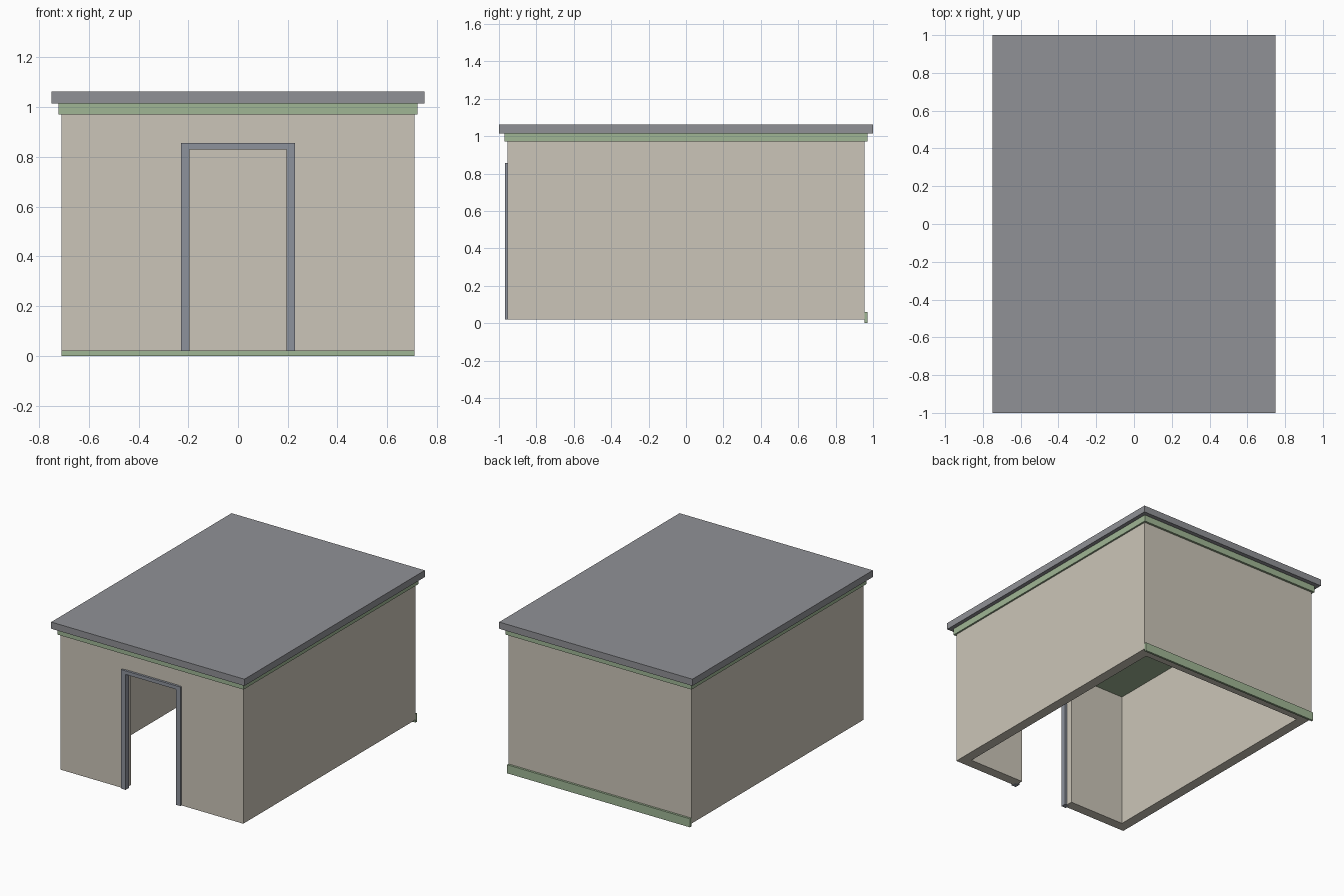
import bpy
import bmesh

cube = bpy.data.objects.get("Cube")
if cube:
    bpy.data.objects.remove(cube, do_unlink=True)


def material(name, rgb):
    m = bpy.data.materials.new(name)
    m.use_nodes = True
    colour = (*rgb, 1)
    m.diffuse_color = colour
    m.node_tree.nodes["Principled BSDF"].inputs["Base Color"].default_value = colour
    return m


beige = material("beige wall", (0.60, 0.56, 0.48))
green = material("sage green trim", (0.35, 0.47, 0.30))
grey = material("grey roof", (0.28, 0.285, 0.305))
steel = material("blue grey frame", (0.27, 0.29, 0.335))


def finish(name, bm, mat):
    mesh = bpy.data.meshes.new(name)
    bmesh.ops.recalc_face_normals(bm, faces=bm.faces)
    bm.to_mesh(mesh)
    bm.free()
    mesh.materials.append(mat)
    ob = bpy.data.objects.new(name, mesh)
    bpy.context.collection.objects.link(ob)
    return ob


def box(name, x, y, z, mat):
    """Box spanning the given (low, high) ranges."""
    bm = bmesh.new()
    bmesh.ops.create_cube(bm, size=1)
    for v in bm.verts:
        v.co = [r[0] if c < 0 else r[1] for c, r in zip(v.co, (x, y, z))]
    return finish(name, bm, mat)


def extrude_outline(name, points, z, mat):
    """Prism over a floor-plan outline."""
    bm = bmesh.new()
    face = bm.faces.new([bm.verts.new((px, py, z[0])) for px, py in points])
    new = bmesh.ops.extrude_face_region(bm, geom=[face])["geom"]
    for v in new:
        if isinstance(v, bmesh.types.BMVert):
            v.co.z = z[1]
    return finish(name, bm, mat)


# Main dimensions
W, D, T = 0.71, 0.955, 0.07
DOOR = 0.21
BASE, EAVE = 0.02, 0.97

# Walls: one continuous plan, open at the doorway
half = [(DOOR, -D), (W, -D), (W, D)]
inner = [(W - T, D - T), (W - T, T - D), (DOOR, T - D)]
plan = half + [(-x, y) for x, y in reversed(half)]
plan += [(-x, y) for x, y in reversed(inner)] + inner
extrude_outline("walls", plan, (BASE, EAVE), beige)

# Wall panel over the doorway, set slightly back
box("door_lintel", (-DOOR, DOOR), (-D + 0.004, T - D), (0.84, EAVE), beige)

# Door frame
FRAME_Y = (-0.967, -0.93)
for side, sign in (("left", 1), ("right", -1)):
    box(side + "_door_jamb", sorted((sign * 0.195, sign * 0.23)), FRAME_Y, (BASE, 0.83), steel)
box("door_head", (-0.23, 0.23), FRAME_Y, (0.83, 0.855), steel)

# Skirting along the back wall
box("back_skirting", (-W, W), (D, 0.97), (0, 0.06), green)

# Ceiling slab with its visible edge, and the overhanging roof
box("ceiling_slab", (-0.722, 0.722), (-0.97, 0.97), (EAVE, 1.015), green)
box("roof_slab", (-0.75, 0.75), (-1, 1), (1.015, 1.062), grey)
